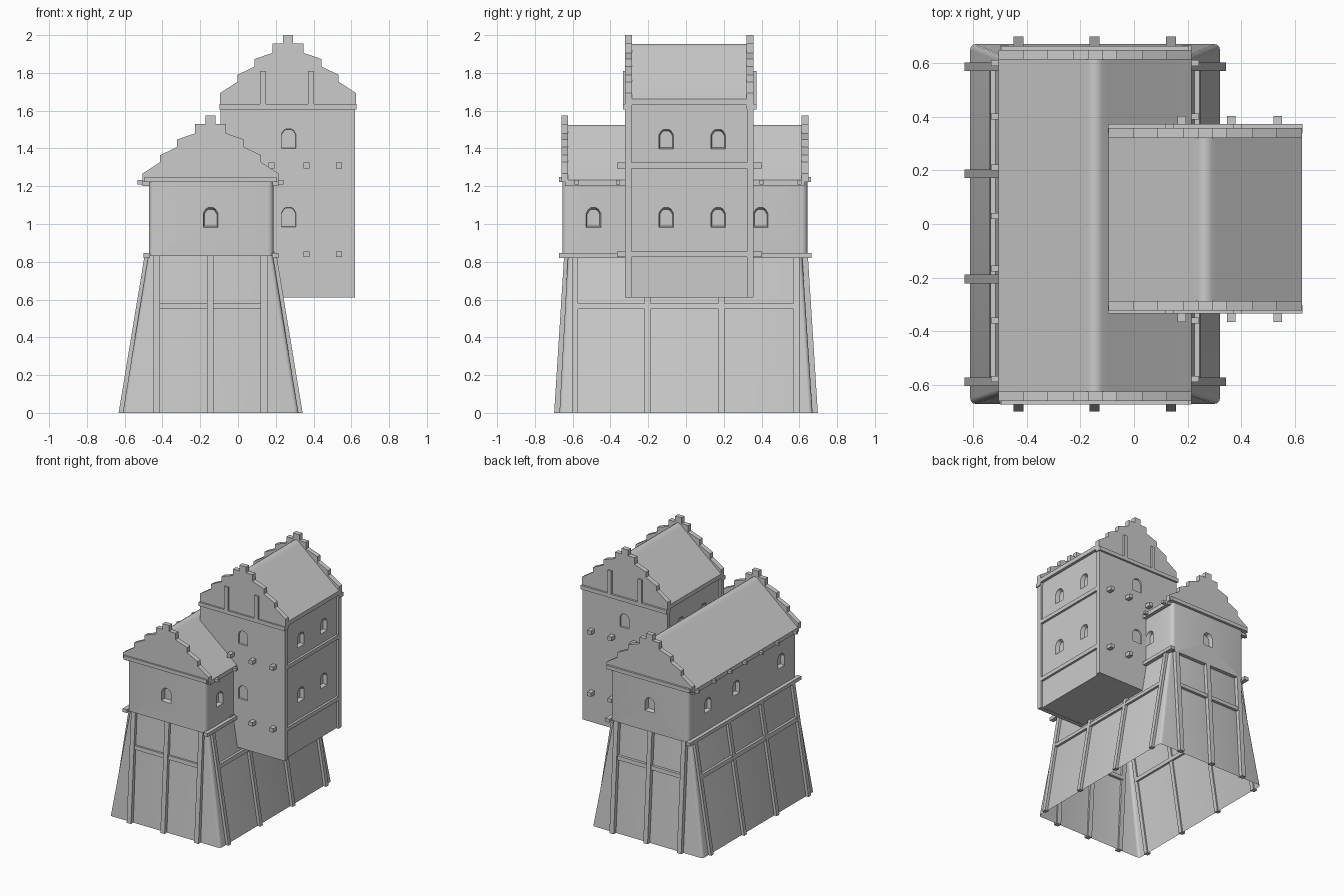
import bpy, bmesh
from mathutils import Vector

if "Cube" in bpy.data.objects:
    bpy.data.objects.remove(bpy.data.objects["Cube"])


def finish(name, bm, smooth=False):
    bmesh.ops.recalc_face_normals(bm, faces=bm.faces[:])
    me = bpy.data.meshes.new(name)
    bm.to_mesh(me)
    bm.free()
    ob = bpy.data.objects.new(name, me)
    bpy.context.collection.objects.link(ob)
    if smooth:
        bpy.ops.object.select_all(action='DESELECT')
        ob.select_set(True)
        bpy.context.view_layer.objects.active = ob
        bpy.ops.object.shade_smooth_by_angle(angle=0.6)
    return ob


def add_box(bm, x0, x1, y0, y1, z0, z1):
    ret = bmesh.ops.create_cube(bm, size=1)
    for v in ret['verts']:
        v.co = Vector(((x0, x1)[v.co.x > 0], (y0, y1)[v.co.y > 0], (z0, z1)[v.co.z > 0]))
    return ret['verts']


def boxes(name, items):
    bm = bmesh.new()
    for it in items:
        add_box(bm, *it)
    return finish(name, bm)


def add_prism(bm, pts, axis, a, b, s=1.0, centre=(0, 0)):
    """Closed outline of (horizontal, z) points swept along axis; the end at b is scaled by s."""
    rings = []
    for t, k in ((a, 1.0), (b, s)):
        ring = []
        for u, z in pts:
            u, z = centre[0] + (u - centre[0]) * k, centre[1] + (z - centre[1]) * k
            ring.append(bm.verts.new((u, t, z) if axis == 'y' else (t, u, z)))
        rings.append(ring)
    p, q = rings
    bm.faces.new(p)
    bm.faces.new(q[::-1])
    for i in range(len(p)):
        j = (i + 1) % len(p)
        bm.faces.new((p[i], q[i], q[j], p[j]))


def prisms(name, items, smooth=False):
    bm = bmesh.new()
    for it in items:
        add_prism(bm, *it)
    return finish(name, bm, smooth)


def cut_windows(wall, wins):
    """Arched recesses with splayed reveals; win = (axis, surface, inward sign, u, z)."""
    bm = bmesh.new()
    for axis, t, s, u, z in wins:
        arch = [(-.041, 0), (.041, 0), (.041, .078), (.028, .1), (.015, .109),
                (-.015, .109), (-.028, .1), (-.041, .078)]
        add_prism(bm, [(u + a, z + b) for a, b in arch], axis,
                  t - s * .01, t + s * .03, .8, (u, z + .05))
    cutter = finish(wall.name + "_window_cutter", bm)
    cutter.hide_render = True
    cutter.hide_set(True)
    m = wall.modifiers.new("windows", 'BOOLEAN')
    m.operation, m.solver, m.object = 'DIFFERENCE', 'EXACT', cutter


def gable(cx, zb, low):
    half = [(.36, low - zb), (.36, .045), (.268, .105), (.268, .142), (.178, .185),
            (.178, .225), (.082, .258), (.082, .308), (.027, .308), (.027, .352)]
    return [(cx + d, zb + z) for d, z in half] + [(cx - d, zb + z) for d, z in half[::-1]]


def roof(cx, zb):
    half = [(.36, -.02), (.36, .012), (.045, .275), (.025, .293), (.009, .303)]
    return [(cx + d, zb + z) for d, z in half] + [(cx - d, zb + z) for d, z in half[::-1]]


CX, TX = -.145, .265
Y0, Y1 = -.66, .648
T0, T1 = -.322, .357

# Flared base: open shell with softened corners
bm = bmesh.new()
lo = [bm.verts.new(p) for p in ((-.61, -.67, 0), (.32, -.67, 0), (.32, .67, 0), (-.61, .67, 0))]
hi = [bm.verts.new(p) for p in ((-.475, -.625, .83), (.185, -.625, .83), (.185, .615, .83), (-.475, .615, .83))]
for i in range(4):
    j = (i + 1) % 4
    bm.faces.new((lo[i], lo[j], hi[j], hi[i]))
posts = [e for e in bm.edges if abs(e.verts[0].co.z - e.verts[1].co.z) > .5]
bmesh.ops.bevel(bm, geom=posts, offset=.02, segments=3, profile=.5, affect='EDGES')
finish("flared_base", bm, True)

# Raking timbers on the base
items = []
for s in (-1, 1):
    for x in (-.43, -.147, .138):
        items.append(([(s * .66, 0), (s * .698, 0), (s * .645, .835), (s * .605, .835)], 'x', x - .018, x + .018))
for y in (-.587, -.205, .187, .585):
    items.append(([(.31, 0), (.342, 0), (.205, .83), (.175, .83)], 'y', y - .016, y + .016))
    items.append(([(-.60, 0), (-.632, 0), (-.495, .83), (-.465, .83)], 'y', y - .016, y + .016))
prisms("raking_timbers", items)

# Rails between the timbers
items = []
for s in (-1, 1):
    items.append(([(s * .62, .55), (s * .655, .55), (s * .653, .58), (s * .62, .58)], 'x', -.43, .14))
for s in (-1, 1):
    items.append(([(CX + s * x, z) for x, z in ((.36, .55), (.394, .55), (.389, .58), (.36, .58))],
                  'y', -.585, .585))
prisms("base_rails", items)

# Main storey with rounded corners
bm = bmesh.new()
add_box(bm, -.472, .188, Y0 + .005, Y1 - .005, .83, 1.25)
posts = [e for e in bm.edges if abs(e.verts[0].co.z - e.verts[1].co.z) > .2]
bmesh.ops.bevel(bm, geom=posts, offset=.03, segments=4, profile=.5, affect='EDGES')
hall = finish("main_storey", bm, True)
wins = [('y', Y0 + .005, 1, CX, .98), ('y', Y1 - .005, -1, CX, .98)]
wins += [('x', .188, -1, y, .98) for y in (-.49, .395)]
wins += [('x', -.472, 1, y, .98) for y in (-.47, .07, .41)]
cut_windows(hall, wins)

# Main roof, stepped gables, bands and eave pegs
prisms("main_roof", [(roof(CX, 1.222), 'y', Y0 + .02, Y1 - .02)], True)
prisms("main_gables", [(gable(CX, 1.222, 1.222), 'y', Y0, Y0 + .036),
                       (gable(CX, 1.222, 1.222), 'y', Y1 - .036, Y1)])
boxes("main_gable_bands", [(-.495, .205, Y0 - .012, Y0 + .02, 1.222, 1.25),
                           (-.495, .205, Y1 - .02, Y1 + .015, 1.222, 1.25)])
boxes("main_sill_beams", [(.18, .215, -.672, .665, .82, .846),
                          (-.5, -.465, -.672, .665, .82, .846)])
boxes("eave_pegs", [(x, x + .06, y - .011, y + .011, 1.21, 1.232)
                    for x in (-.532, .182) for y in (.6, .4, .21, .03, -.165, -.36, -.578)])

# Side tower: core and the two thicker gable walls
core = boxes("tower_core", [(-.075, .603, T0 + .01, T1 - .01, .612, 1.66)])
cut_windows(core, [('x', t, s, y, z) for t, s in ((.603, -1), (-.075, 1))
                   for y in (-.105, .17) for z in (.98, 1.395)])
for nm, a, t, s in (("front", T0, T0, 1), ("back", T1 - .034, T1, -1)):
    wall = boxes("tower_%s_wall" % nm, [(-.093, .62, a, a + .034, .61, 1.63)])
    cut_windows(wall, [('y', t, s, TX + .003, z) for z in (.982, 1.398)])

# Tower roof, stepped gables, bands and pilaster strips
prisms("tower_roof", [(roof(TX, 1.65), 'y', T0 + .02, T1 - .02)], True)
prisms("tower_gables", [(gable(TX, 1.648, 1.61), 'y', T0, T0 + .036),
                        (gable(TX, 1.648, 1.61), 'y', T1 - .036, T1)])
items = []
for a, b in ((T0 - .012, T0 + .02), (T1 - .02, T1 + .015)):
    items.append((-.097, .627, a, b, 1.605, 1.634))
    items += [(x - .016, x + .016, a, b, 1.63, 1.81) for x in (.132, .386)]
boxes("tower_gable_bands", items)
boxes("tower_string_courses", [(x, x + .03, T0 + .02, T1 - .02, z - .015, z + .015)
                               for x in (.59, -.09) for z in (.84, 1.31)])

# Projecting beam ends on the tower
boxes("tower_beam_ends", [(x - .016, x + .016, a, b, z - .015, z + .015)
                          for x in (.178, .362, .535) for z in (.84, 1.31)
                          for a, b in ((-.365, T0 + .02), (T1 - .02, .402))])
